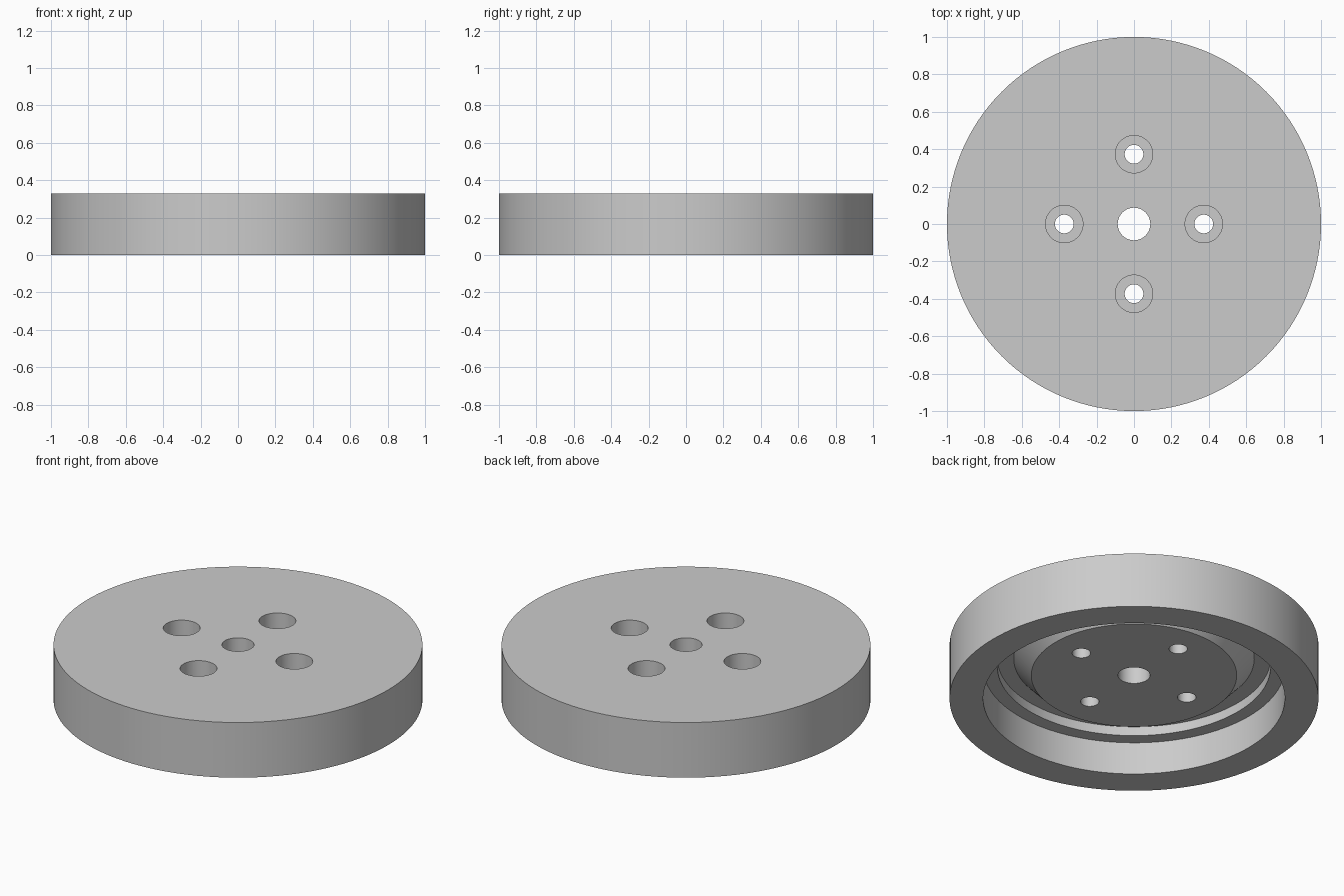
import bpy
import bmesh
from math import tau, cos, sin, radians

cube = bpy.data.objects.get("Cube")
if cube:
    bpy.data.objects.remove(cube, do_unlink=True)

metal = bpy.data.materials.new("plain grey metal")
metal.use_nodes = True
GREY = (0.6, 0.6, 0.6, 1)
metal.diffuse_color = GREY
metal.node_tree.nodes["Principled BSDF"].inputs["Base Color"].default_value = GREY


def lathe(name, profile, segments, centre=(0, 0)):
    """Turn a closed (radius, z) profile around a vertical axis."""
    bm = bmesh.new()
    rings = []
    for r, z in profile:
        if r == 0:
            rings.append([bm.verts.new((*centre, z))] * segments)
        else:
            rings.append([bm.verts.new((centre[0] + r * cos(tau * i / segments),
                                        centre[1] + r * sin(tau * i / segments), z))
                          for i in range(segments)])
    for k, ring in enumerate(rings):
        after = rings[(k + 1) % len(rings)]
        for i in range(segments):
            j = (i + 1) % segments
            corners = list(dict.fromkeys((ring[i], ring[j], after[j], after[i])))
            if len(corners) > 2:
                bm.faces.new(corners)
    bmesh.ops.recalc_face_normals(bm, faces=bm.faces)
    mesh = bpy.data.meshes.new(name)
    bm.to_mesh(mesh)
    bm.free()
    mesh.materials.append(metal)
    obj = bpy.data.objects.new(name, mesh)
    bpy.context.collection.objects.link(obj)
    return obj


# Wheel body: bore, flat top, rim, stepped recess, groove and tapered hub
TOP, HUB, STEP, GROOVE = 0.33, 0.145, 0.195, 0.25
wheel = lathe("wheel_body", [
    (0.087, TOP), (1, TOP), (1, 0), (0.818, 0), (0.818, STEP), (0.74, STEP),
    (0.74, GROOVE), (0.652, GROOVE), (0.557, HUB), (0.087, HUB)], 128)

# Four counterbored bolt holes
bpy.context.view_layer.objects.active = wheel
wheel.select_set(True)
for n in range(4):
    a = tau * n / 4
    cutter = lathe("bolt_hole_cutter", [
        (0, TOP + 0.1), (0.1, TOP + 0.1), (0.1, TOP - 0.1),
        (0.05, TOP - 0.1), (0.05, HUB - 0.1), (0, HUB - 0.1)],
        48, (0.373 * cos(a), 0.373 * sin(a)))
    cutter.hide_render = True
    cut = wheel.modifiers.new("bolt hole", 'BOOLEAN')
    cut.operation = 'DIFFERENCE'
    cut.solver = 'EXACT'
    cut.object = cutter
    bpy.ops.object.modifier_apply(modifier=cut.name)
    bpy.data.objects.remove(cutter, do_unlink=True)

bpy.ops.object.shade_smooth_by_angle(angle=radians(30))
